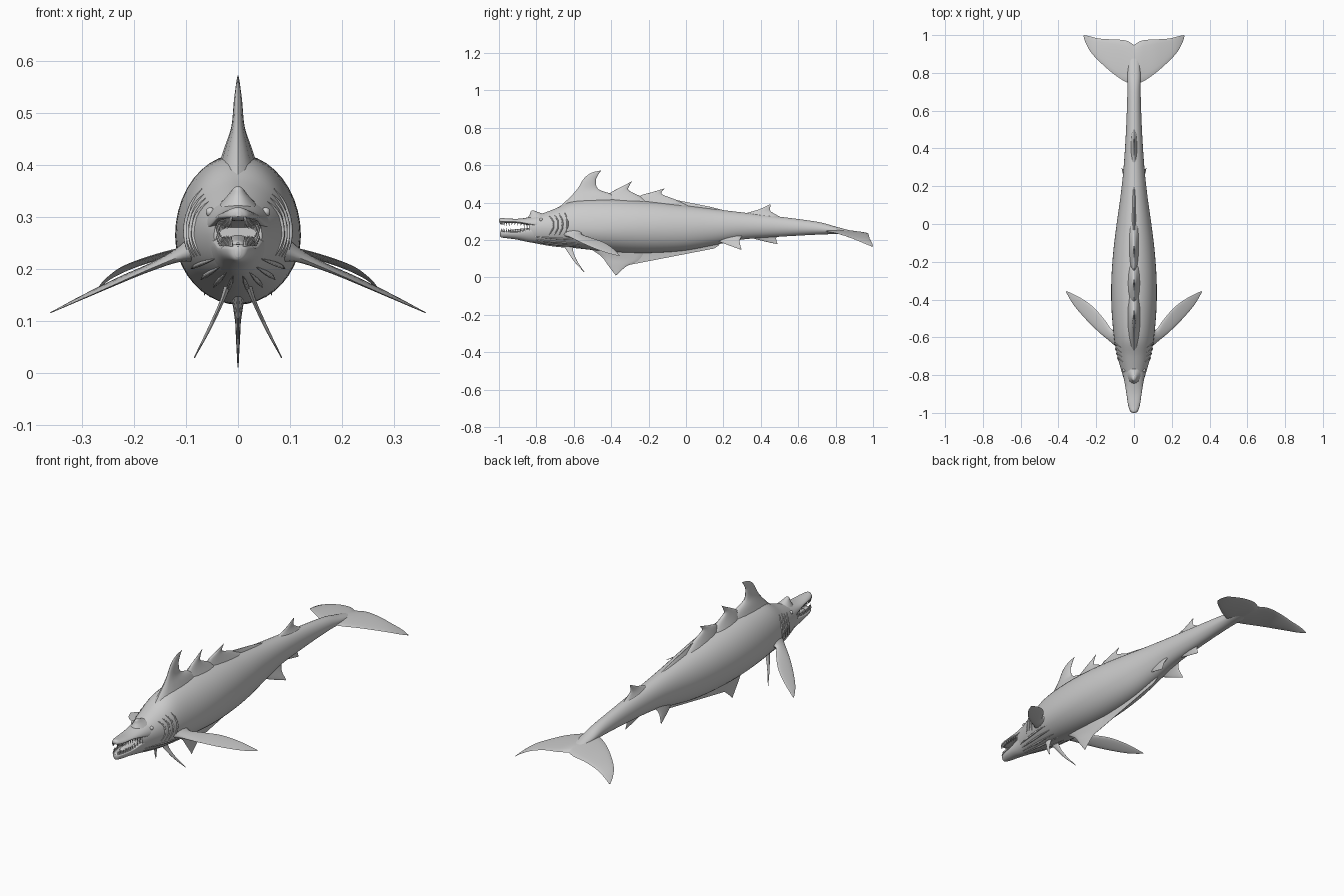
import bpy, bmesh, math
from mathutils import Vector


def spline(keys, steps):
    """Catmull-Rom samples through equal-length tuples."""
    out = []
    for i in range(len(keys) - 1):
        p = [keys[max(0, min(len(keys) - 1, i + k))] for k in (-1, 0, 1, 2)]
        for s in range(steps):
            t = s / steps
            out.append([0.5 * (2 * b + (c - a) * t + (2 * a - 5 * b + 4 * c - d) * t * t
                               + (3 * b - a - 3 * c + d) * t ** 3) for a, b, c, d in zip(*p)])
    out.append(list(keys[-1]))
    return out


def finish(bm, name, angle=50):
    bmesh.ops.recalc_face_normals(bm, faces=bm.faces)
    me = bpy.data.meshes.new(name)
    bm.to_mesh(me)
    bm.free()
    ob = bpy.data.objects.new(name, me)
    bpy.context.collection.objects.link(ob)
    bpy.ops.object.select_all(action='DESELECT')
    bpy.context.view_layer.objects.active = ob
    ob.select_set(True)
    bpy.ops.object.shade_smooth_by_angle(angle=math.radians(angle))
    return ob


def skin(rings, name, mirror=False):
    """Bridge closed rings of points, cap the ends, optionally mirror in x."""
    bm = bmesh.new()
    for sx in ((1, -1) if mirror else (1,)):
        vs = [[bm.verts.new((sx * p[0], p[1], p[2])) for p in r] for r in rings]
        n = len(vs[0])
        for a, b in zip(vs, vs[1:]):
            for i in range(n):
                bm.faces.new((a[i], a[(i + 1) % n], b[(i + 1) % n], b[i]))
        bm.faces.new(vs[0])
        bm.faces.new(vs[-1])
    return finish(bm, name)


def ring_point(st, a):
    """Station = (y, top z, bottom z, half width, z of widest point)."""
    y, top, bot, hw, zw = st
    s = math.sin(a)
    return (hw * math.cos(a), y, zw + s * ((top - zw) if s > 0 else (zw - bot)))


def loft(name, stations, steps=6, n=40):
    return skin([[ring_point(s, 2 * math.pi * i / n) for i in range(n)]
                 for s in spline(stations, steps)], name)


def fin(name, sections, axis=(1, 0, 0), mirror=False, n=8):
    """Lens-shaped blade; section = (lead xyz, trail xyz, half thickness)."""
    ax, rings = Vector(axis), []
    for s in spline([(*l, *t, h) for l, t, h in sections], 6):
        l, t, h = Vector(s[:3]), Vector(s[3:6]), max(s[6], 0.0005)
        ring = []
        for i in range(2 * n):
            a = math.pi * i / n
            ring.append(l.lerp(t, 0.5 - 0.5 * math.cos(a)) + ax * h * math.sin(a))
        rings.append(ring)
    return skin(rings, name, mirror)


def mid_fin(name, sections):
    """Fin in the centre plane; section = (lead y, z, trail y, z, half thickness)."""
    return fin(name, [((0, a, b), (0, c, d), h) for a, b, c, d, h in sections])


# Body from throat to tail stock
BODY = [(-0.84, 0.318, 0.19, 0.046, 0.265), (-0.80, 0.33, 0.182, 0.060, 0.265),
        (-0.70, 0.368, 0.168, 0.088, 0.265), (-0.60, 0.41, 0.158, 0.106, 0.262),
        (-0.45, 0.42, 0.142, 0.119, 0.262), (-0.30, 0.415, 0.132, 0.120, 0.265),
        (-0.15, 0.403, 0.133, 0.110, 0.265), (0.0, 0.385, 0.145, 0.092, 0.265),
        (0.15, 0.366, 0.173, 0.071, 0.27), (0.30, 0.348, 0.203, 0.055, 0.275),
        (0.50, 0.325, 0.218, 0.042, 0.27), (0.70, 0.298, 0.229, 0.035, 0.26),
        (0.80, 0.272, 0.232, 0.034, 0.25), (0.90, 0.246, 0.233, 0.022, 0.24),
        (0.945, 0.238, 0.233, 0.006, 0.235)]
loft("body", BODY)

# Open jaws
UPPER = [(-1.0, 0.312, 0.300, 0.006, 0.304), (-0.99, 0.318, 0.295, 0.020, 0.302),
         (-0.96, 0.316, 0.292, 0.031, 0.300), (-0.90, 0.314, 0.290, 0.040, 0.298),
         (-0.84, 0.322, 0.279, 0.050, 0.288), (-0.76, 0.340, 0.262, 0.066, 0.275)]
LOWER = [(-0.995, 0.243, 0.222, 0.006, 0.235), (-0.985, 0.247, 0.214, 0.019, 0.237),
         (-0.95, 0.247, 0.209, 0.031, 0.238), (-0.90, 0.248, 0.202, 0.039, 0.240),
         (-0.84, 0.262, 0.189, 0.048, 0.250), (-0.76, 0.272, 0.178, 0.064, 0.258)]
loft("upper_jaw", UPPER)
loft("lower_jaw", LOWER)
loft("tongue", [(-0.95, 0.25, 0.243, 0.004, 0.246), (-0.93, 0.256, 0.24, 0.015, 0.246),
                (-0.82, 0.266, 0.24, 0.026, 0.25)])

# Teeth along both jaws
for name, jaw, sign in (("upper_teeth", UPPER, -1), ("lower_teeth", LOWER, 1)):
    bm = bmesh.new()
    for y, top, bot, hw, zw in spline(jaw[:5], 4)[3:-1]:
        for sx in (-1, 1):
            z = (bot if sign < 0 else top) - sign * 0.003
            base = [bm.verts.new((sx * hw * 0.84 + 0.004 * math.cos(k * math.pi / 3),
                                  y + 0.004 * math.sin(k * math.pi / 3), z)) for k in range(6)]
            tip = bm.verts.new((sx * hw * 0.8, y + 0.002, z + sign * 0.02))
            bm.faces.new(base)
            for k in range(6):
                bm.faces.new((base[k], base[(k + 1) % 6], tip))
    finish(bm, name)

# Snout crest and eyes
fin("snout_crest", [((0, -0.85, 0.312), (0, -0.74, 0.335), 0.035),
                    ((0, -0.835, 0.338), (0, -0.775, 0.344), 0.020),
                    ((0, -0.83, 0.354), (0, -0.80, 0.353), 0.010),
                    ((0, -0.822, 0.359), (0, -0.812, 0.358), 0.003)])
bm = bmesh.new()
for sx in (-1, 1):
    geo = bmesh.ops.create_uvsphere(bm, u_segments=16, v_segments=10, radius=0.009)
    bmesh.ops.translate(bm, verts=geo["verts"], vec=(sx * 0.053, -0.775, 0.309))
finish(bm, "eyes")

# Dorsal crest: three hooked fins and a low trailing ridge
mid_fin("dorsal_fin_front", [(-0.73, 0.33, -0.28, 0.36, 0.055), (-0.63, 0.42, -0.37, 0.435, 0.028),
                             (-0.58, 0.475, -0.465, 0.47, 0.013), (-0.545, 0.53, -0.482, 0.515, 0.008),
                             (-0.505, 0.56, -0.472, 0.545, 0.004), (-0.455, 0.572, -0.455, 0.57, 0.001)])
mid_fin("dorsal_fin_middle", [(-0.45, 0.38, -0.15, 0.38, 0.045), (-0.42, 0.44, -0.24, 0.432, 0.020),
                              (-0.365, 0.475, -0.305, 0.465, 0.009), (-0.325, 0.495, -0.303, 0.49, 0.004),
                              (-0.29, 0.515, -0.29, 0.513, 0.001)])
mid_fin("dorsal_fin_rear", [(-0.28, 0.37, 0.05, 0.37, 0.035), (-0.25, 0.433, -0.06, 0.418, 0.015),
                            (-0.185, 0.455, -0.13, 0.447, 0.007), (-0.115, 0.476, -0.115, 0.474, 0.001)])
mid_fin("dorsal_ridge", [(-0.2, 0.37, 0.28, 0.335, 0.02), (-0.15, 0.41, 0.2, 0.36, 0.008),
                         (-0.1, 0.424, 0.12, 0.38, 0.002)])
mid_fin("tail_dorsal_fin", [(0.27, 0.33, 0.52, 0.315, 0.022), (0.35, 0.352, 0.475, 0.34, 0.010),
                            (0.40, 0.368, 0.45, 0.358, 0.005), (0.45, 0.392, 0.453, 0.388, 0.001)])

# Belly fin with its long low hem, and small tail keel
mid_fin("belly_fin", [(-0.53, 0.165, -0.2, 0.15, 0.015), (-0.455, 0.115, -0.25, 0.09, 0.006),
                      (-0.42, 0.07, -0.315, 0.062, 0.004), (-0.375, 0.01, -0.373, 0.012, 0.001)])
mid_fin("belly_hem", [(-0.40, 0.15, 0.19, 0.20, 0.014), (-0.36, 0.11, 0.175, 0.172, 0.005),
                      (-0.31, 0.066, 0.15, 0.155, 0.001)])
mid_fin("tail_keel_fin", [(0.32, 0.225, 0.5, 0.235, 0.014), (0.38, 0.203, 0.482, 0.21, 0.005),
                          (0.488, 0.178, 0.49, 0.18, 0.001)])

# Paired fins
fin("anal_fins", [((0.025, 0.14, 0.21), (0.03, 0.31, 0.235), 0.012),
                  ((0.044, 0.20, 0.183), (0.046, 0.287, 0.198), 0.005),
                  ((0.065, 0.293, 0.149), (0.065, 0.296, 0.152), 0.001)], (0.8, 0, 0.6), True)
fin("pectoral_fins", [((0.075, -0.67, 0.235), (0.085, -0.53, 0.245), 0.03),
                      ((0.115, -0.632, 0.222), (0.115, -0.56, 0.23), 0.013),
                      ((0.18, -0.578, 0.195), (0.155, -0.508, 0.212), 0.007),
                      ((0.25, -0.51, 0.164), (0.215, -0.44, 0.188), 0.005),
                      ((0.32, -0.428, 0.133), (0.285, -0.39, 0.155), 0.003),
                      ((0.361, -0.358, 0.115), (0.356, -0.355, 0.118), 0.001)], (0.3, 0, 0.95), True)
fin("pelvic_fins", [((0.015, -0.665, 0.185), (0.015, -0.60, 0.185), 0.008),
                    ((0.03, -0.635, 0.14), (0.03, -0.603, 0.14), 0.004),
                    ((0.055, -0.597, 0.085), (0.055, -0.58, 0.085), 0.003),
                    ((0.084, -0.545, 0.028), (0.084, -0.543, 0.03), 0.001)], (1, 0, 0.4), True)
fin("tail_flukes", [((0.0, 0.74, 0.25), (0.0, 0.948, 0.236), 0.012),
                    ((0.05, 0.755, 0.246), (0.045, 0.972, 0.236), 0.008),
                    ((0.13, 0.812, 0.234), (0.115, 0.977, 0.228), 0.005),
                    ((0.215, 0.893, 0.207), (0.185, 0.982, 0.208), 0.004),
                    ((0.252, 0.95, 0.183), (0.235, 0.994, 0.186), 0.002),
                    ((0.268, 0.996, 0.165), (0.264, 1.0, 0.166), 0.001)], (0, 0, 1), True)


# Gill slits and throat folds: tubes lying on the body surface
dense = spline(BODY, 20)


def on_body(y, deg):
    return ring_point(min(dense, key=lambda s: abs(s[0] - y)), math.radians(deg))


def tubes(name, paths, r):
    for k, path in enumerate(paths):
        for sx, side in ((1, "left"), (-1, "right")):
            cu = bpy.data.curves.new(f"{name}_{side}_{k + 1}", 'CURVE')
            cu.dimensions, cu.bevel_depth, cu.bevel_resolution = '3D', r, 2
            sp = cu.splines.new('POLY')
            sp.points.add(len(path) - 1)
            for i, p in enumerate(path):
                sp.points[i].co = (sx * p[0], p[1], p[2], 1)
                sp.points[i].radius = 0.15 + math.sin(math.pi * i / (len(path) - 1))
            bpy.context.collection.objects.link(bpy.data.objects.new(cu.name, cu))


tubes("gill_slit", [[on_body(y + 0.02 * math.sin(math.pi * i / 12), -25 + 70 * i / 12)
                     for i in range(13)] for y in (-0.73, -0.705, -0.68, -0.655)], 0.004)
tubes("throat_fold", [[on_body(-0.82 + 0.26 * i / 24, d) for i in range(25)]
                      for d in (-35, -50, -65, -80)], 0.004)
